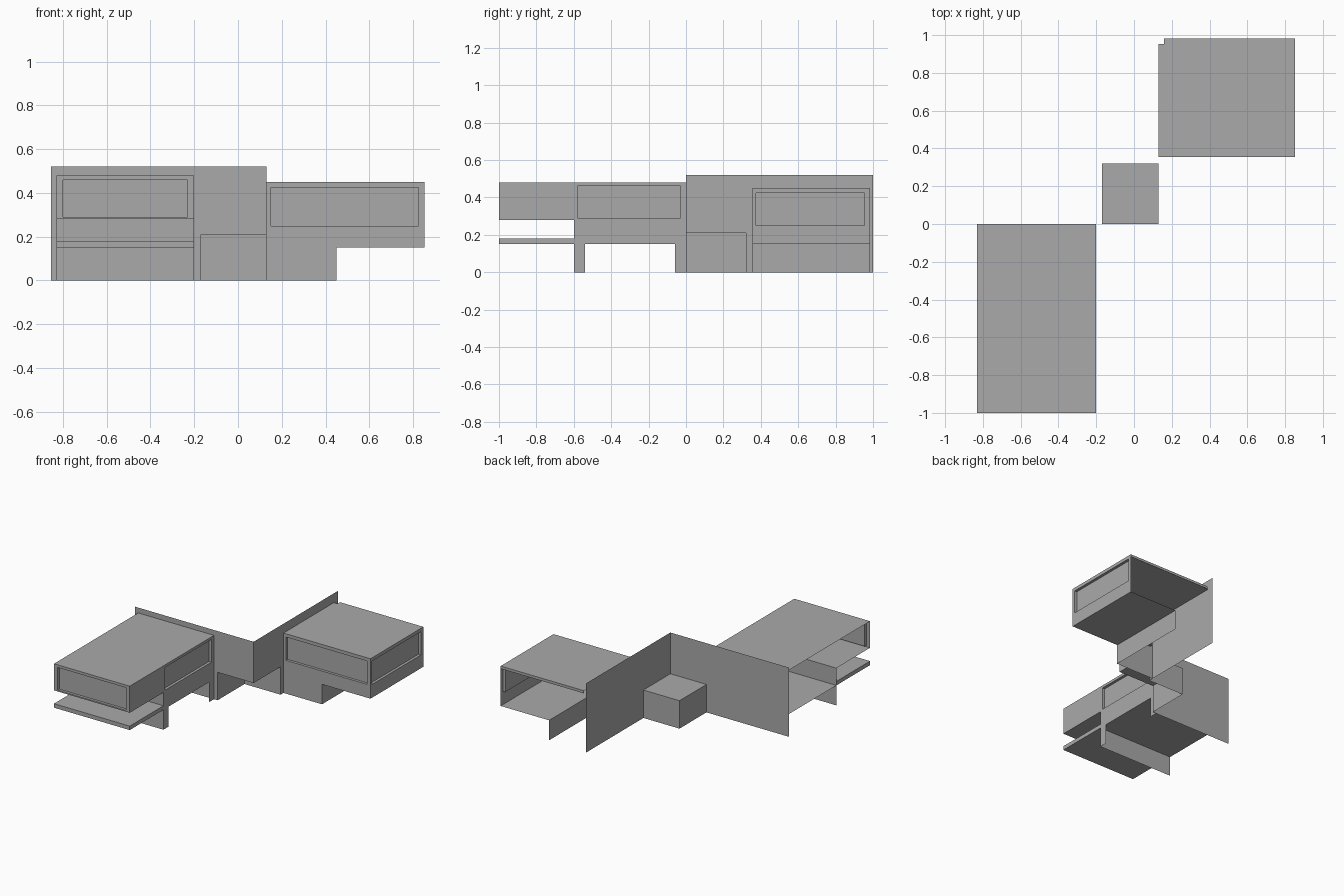
import bpy, bmesh
from mathutils import Vector

default = bpy.data.objects.get("Cube")
if default:
    bpy.data.objects.remove(default, do_unlink=True)

grey = bpy.data.materials.new("plain grey")
grey.use_nodes = True
colour = (0.4, 0.4, 0.4, 1)
grey.diffuse_color = colour
grey.node_tree.nodes["Principled BSDF"].inputs["Base Color"].default_value = colour


def finish(name, bm):
    mesh = bpy.data.meshes.new(name)
    bm.to_mesh(mesh)
    bm.free()
    mesh.materials.append(grey)
    bpy.context.collection.objects.link(bpy.data.objects.new(name, mesh))


def point(axis, at, u, v):
    """Place plane coordinates (u, v) at a position along the axis."""
    co = [u, v]
    co.insert("xyz".index(axis), at)
    return Vector(co)


def rect(u0, u1, v0, v1):
    return [(u0, v0), (u1, v0), (u1, v1), (u0, v1)]


def panel(name, axis, at, outline, out=1, window=None, depth=0.02):
    """Flat panel facing along the axis, with an optional recessed window."""
    bm = bmesh.new()
    ring = [bm.verts.new(point(axis, at, u, v)) for u, v in outline]
    if window:
        for level in (at, at - out * depth):
            inner = [bm.verts.new(point(axis, level, u, v)) for u, v in rect(*window)]
            for i in range(4):
                j = (i + 1) % 4
                bm.faces.new((ring[i], ring[j], inner[j], inner[i]))
            ring = inner
    bm.faces.new(ring)
    bm.normal_update()
    if bm.faces[-1:][0].normal["xyz".index(axis)] * out < 0:
        bmesh.ops.reverse_faces(bm, faces=bm.faces[:])
    finish(name, bm)


def box(name, x0, x1, y0, y1, z0, z1):
    bm = bmesh.new()
    bmesh.ops.create_cube(bm, size=1)
    for v in bm.verts:
        v.co = ((x0 + x1) / 2 + v.co.x * (x1 - x0),
                (y0 + y1) / 2 + v.co.y * (y1 - y0),
                (z0 + z1) / 2 + v.co.z * (z1 - z0))
    finish(name, bm)


# Tall corner walls, each cut away at the entry recess
TOP, CX, EX, EY, EZ = 0.52, 0.13, -0.17, 0.32, 0.21
panel("long_wall", "y", 0,
      [(-0.855, 0), (EX, 0), (EX, EZ), (CX, EZ), (CX, TOP), (-0.855, TOP)], -1)
panel("cross_wall", "x", CX,
      [(1, 0), (EY, 0), (EY, EZ), (0, EZ), (0, TOP), (1, TOP)])

# Entry recess
panel("entry_side", "x", EX, rect(0, EY, 0, EZ), -1)
panel("entry_back", "y", EY, rect(EX, CX, 0, EZ))
panel("entry_roof", "z", EZ, rect(EX, CX, 0, EY))

# Front wing: upper room overhanging a balcony
L, R, F, M = -0.83, -0.2, -1, -0.6
LOW, SILL, ROOF = 0.15, 0.28, 0.48
panel("front_wing_roof", "z", ROOF, rect(L, R, F, 0))
panel("front_wing_front", "y", F, rect(L, R, SILL, ROOF), -1,
      (L + 0.03, R - 0.03, SILL + 0.01, ROOF - 0.02))
panel("front_wing_overhang_side", "x", R, rect(F, M, SILL, ROOF))
panel("front_wing_side", "x", R, rect(M, 0, LOW, ROOF), 1, (-0.58, -0.03, 0.29, 0.46))
panel("front_wing_soffit", "z", SILL, rect(L, R, F, M), -1)
panel("front_wing_floor", "z", LOW, rect(L, R, M, 0), -1)
panel("front_wing_lower_wall", "y", M, rect(L, R, 0, SILL), -1)
for label, y in (("front", M), ("back", -0.06)):
    panel("side_leg_" + label, "x", R, rect(y, y + 0.06, 0, LOW))
box("balcony_slab", L, R, F, M, LOW, 0.18)

# Rear wing: room carried on a lower wall
A, B, C, D, LEG, HIGH = CX, 0.853, 0.355, 0.983, 0.45, 0.45
panel("rear_wing_roof", "z", HIGH,
      [(A, C), (B, C), (B, D), (A + 0.03, D), (A + 0.03, D - 0.03), (A, D - 0.03)])
panel("rear_roof_edge", "y", D, rect(A + 0.03, B, HIGH - 0.02, HIGH))
panel("rear_wing_front", "y", C, rect(A, B, LOW, HIGH), -1, (0.15, 0.825, 0.25, 0.425))
panel("rear_wing_side", "x", B, rect(C, D, LOW, HIGH), 1, (0.375, 0.955, 0.25, 0.425))
panel("rear_wing_floor", "z", LOW, rect(LEG, B, C, D), -1)
panel("rear_lower_front", "y", C, rect(A, LEG, 0, LOW), -1)
panel("rear_lower_side", "x", LEG, rect(C, D, 0, LOW))
